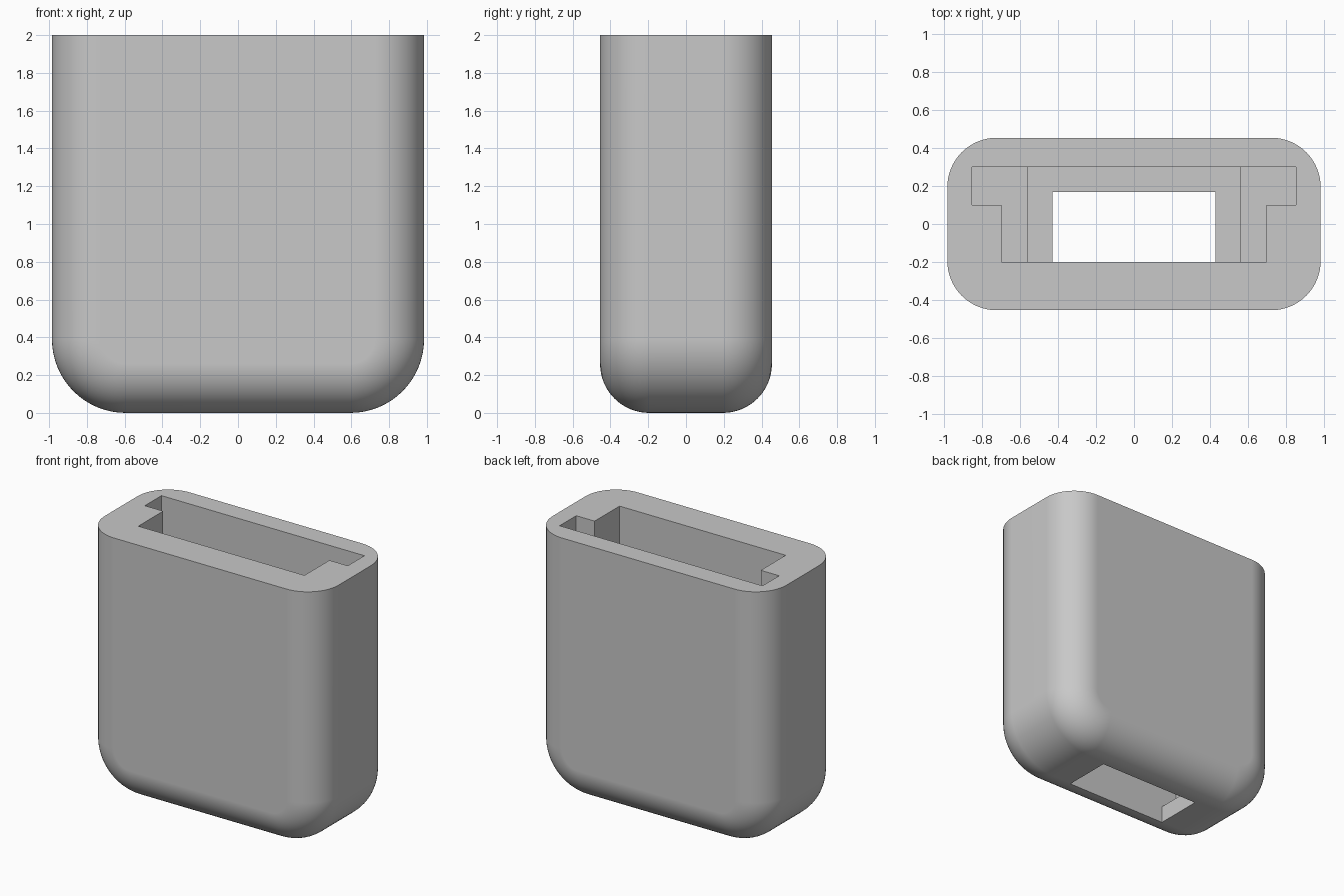
import bpy, bmesh
from math import sin, cos, pi, radians

if "Cube" in bpy.data.objects:
    bpy.data.objects.remove(bpy.data.objects["Cube"], do_unlink=True)

HALF_X, HALF_Y, TOP = 0.985, 0.455, 2.0
CORNER, FILLET = 0.39, 0.26
STEPS = 16

grey = bpy.data.materials.new("plain grey")
grey.use_nodes = True
grey.diffuse_color = (0.58, 0.58, 0.58, 1)
grey.node_tree.nodes["Principled BSDF"].inputs["Base Color"].default_value = (0.58, 0.58, 0.58, 1)


def make_object(name, bm):
    bmesh.ops.recalc_face_normals(bm, faces=bm.faces)
    mesh = bpy.data.meshes.new(name)
    bm.to_mesh(mesh)
    bm.free()
    mesh.materials.append(grey)
    obj = bpy.data.objects.new(name, mesh)
    bpy.context.collection.objects.link(obj)
    return obj


def loft(name, rings):
    """Skin closed rings of points and cap both ends."""
    bm = bmesh.new()
    rings = [[bm.verts.new(p) for p in ring] for ring in rings]
    for a, b in zip(rings, rings[1:]):
        for i in range(len(a)):
            j = (i + 1) % len(a)
            bm.faces.new((a[i], a[j], b[j], b[i]))
    bm.faces.new(rings[0][::-1])
    bm.faces.new(rings[-1])
    return make_object(name, bm)


def outline(inset, y):
    """Pocket-shaped outline, drawn in by the inset."""
    r = CORNER - inset
    cx = HALF_X - CORNER
    half = [(HALF_X - inset, TOP)]
    for i in range(STEPS + 1):
        a = pi / 2 * i / STEPS
        half.append((cx + r * cos(a), CORNER - r * sin(a)))
    pts = half + [(-x, z) for x, z in reversed(half)]
    return [(x, y, z) for x, z in pts]


def prism(name, half, z0, z1):
    """Upright cutter, mirrored in x."""
    pts = half + [(-x, y) for x, y in reversed(half)]
    return loft(name, [[(x, y, z) for x, y in pts] for z in (z0, z1)])


# Outer body: the outline swept front to back with rounded edges
angles = [pi / 2 * i / STEPS for i in range(STEPS + 1)]
front = [(FILLET * (1 - sin(a)), -HALF_Y + FILLET * (1 - cos(a))) for a in angles]
sections = front + [(inset, -y) for inset, y in reversed(front)]
body = loft("sleeve_body", [outline(inset, y) for inset, y in sections])

# T-shaped socket, narrower well below it, and slot through the floor
cutters = [
    prism("socket_cutter", [(0.70, -0.20), (0.70, 0.10), (0.855, 0.10), (0.855, 0.30)], 0.42, 2.2),
    prism("well_cutter", [(0.56, -0.20), (0.56, 0.30)], 0.13, 0.6),
    prism("slot_cutter", [(0.43, -0.20), (0.43, 0.17)], -0.2, 0.3),
]

bpy.ops.object.select_all(action="DESELECT")
body.select_set(True)
bpy.context.view_layer.objects.active = body
for cutter in cutters:
    mod = body.modifiers.new(cutter.name, "BOOLEAN")
    mod.operation = "DIFFERENCE"
    mod.solver = "EXACT"
    mod.object = cutter
    bpy.ops.object.modifier_apply(modifier=mod.name)
for cutter in cutters:
    bpy.data.objects.remove(cutter, do_unlink=True)

# Smooth rounded shell with crisp rim and socket edges
bpy.ops.object.shade_smooth_by_angle(angle=radians(30))
weighted = body.modifiers.new("flat_face_normals", "WEIGHTED_NORMAL")
weighted.keep_sharp = True
